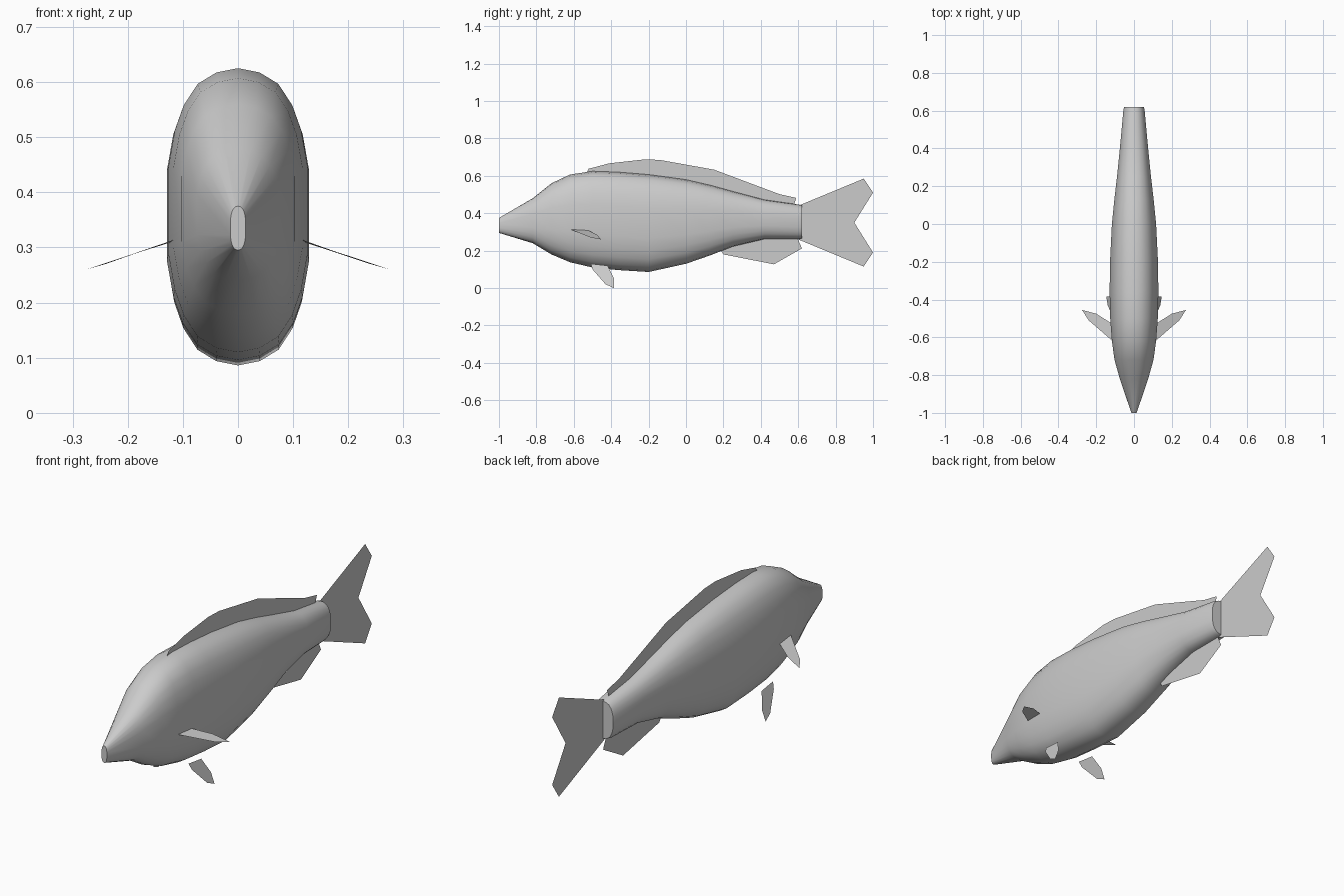
import bpy
import math

if "Cube" in bpy.data.objects:
    bpy.data.objects.remove(bpy.data.objects["Cube"], do_unlink=True)

grey = bpy.data.materials.new("plain_grey")
grey.use_nodes = True
COLOUR = (0.6, 0.6, 0.6, 1)
grey.diffuse_color = COLOUR
grey.node_tree.nodes["Principled BSDF"].inputs["Base Color"].default_value = COLOUR


def add_part(name, verts, faces):
    mesh = bpy.data.meshes.new(name)
    mesh.from_pydata(verts, [], faces)
    mesh.materials.append(grey)
    obj = bpy.data.objects.new(name, mesh)
    bpy.context.collection.objects.link(obj)
    return obj


# Body cross-section: one quadrant of a flat-sided oval, mirrored all round
quadrant = [(1, .31), (.91, .56), (.78, .74), (.58, .89), (.31, .97)]
upper = quadrant + [(0, 1)] + [(-x, z) for x, z in reversed(quadrant)]
section = upper + [(-x, -z) for x, z in upper]
count = len(section)

# Body stations from snout to tail root: y, bottom, top, half width
stations = [
    (-1, .295, .375, .014), (-.82, .24, .48, .075), (-.72, .18, .56, .103),
    (-.62, .138, .607, .117), (-.5, .11, .625, .126), (-.36, .096, .62, .129),
    (-.2, .086, .607, .127), (0, .13, .58, .117), (.13, .175, .55, .104),
    (.25, .222, .517, .09), (.42, .262, .472, .073), (.605, .262, .446, .056),
    (.62, .266, .442, .052),
]
verts = [(u * w, y, (lo + hi) / 2 + v * (hi - lo) / 2)
         for y, lo, hi, w in stations for u, v in section]
faces = [(r * count + i, r * count + (i + 1) % count,
          (r + 1) * count + (i + 1) % count, (r + 1) * count + i)
         for r in range(len(stations) - 1) for i in range(count)]
last = (len(stations) - 1) * count
faces += [tuple(reversed(range(count))), tuple(range(last, last + count))]
# Section runs anticlockwise seen from the front, so flip to face outwards
body = add_part("body", verts, [tuple(reversed(f)) for f in faces])
bpy.ops.object.select_all(action='DESELECT')
body.select_set(True)
bpy.context.view_layer.objects.active = body
bpy.ops.object.shade_smooth_by_angle(angle=math.radians(60))


# Thin sheet fins on the centre line, outlined in y and z
def centre_fin(name, outline):
    add_part(name, [(0, y, z) for y, z in outline], [range(len(outline))])


centre_fin("dorsal_fin", [
    (-.53, .62), (-.52, .638), (-.41, .667), (-.22, .688), (-.14, .685),
    (.15, .633), (.5, .502), (.59, .482), (.575, .44), (.4, .46),
    (.2, .52), (0, .56), (-.3, .59)])
centre_fin("anal_fin", [
    (.18, .21), (.2, .18), (.47, .127), (.62, .212), (.59, .28), (.4, .28)])
centre_fin("tail_fin", [
    (.6, .44), (.95, .585), (1, .51), (.9, .35), (1, .19), (.95, .115),
    (.6, .26)])

# Paired fins, outlined on the left and mirrored to the right
pectoral = [(.113, -.62, .315), (.24, -.51, .27), (.275, -.455, .26),
            (.2, -.475, .285), (.113, -.53, .312)]
pelvic_side = [(-.51, .13), (-.5, .1), (-.43, .02), (-.385, 0),
               (-.385, .05), (-.42, .12)]
pelvic = [(.1 + .375 * (.125 - z), y, z) for y, z in pelvic_side]
for side, s in (("left", 1), ("right", -1)):
    for name, outline in (("pectoral_fin", pectoral), ("pelvic_fin", pelvic)):
        add_part(f"{side}_{name}", [(s * x, y, z) for x, y, z in outline],
                 [tuple(range(len(outline)))[::s]])
